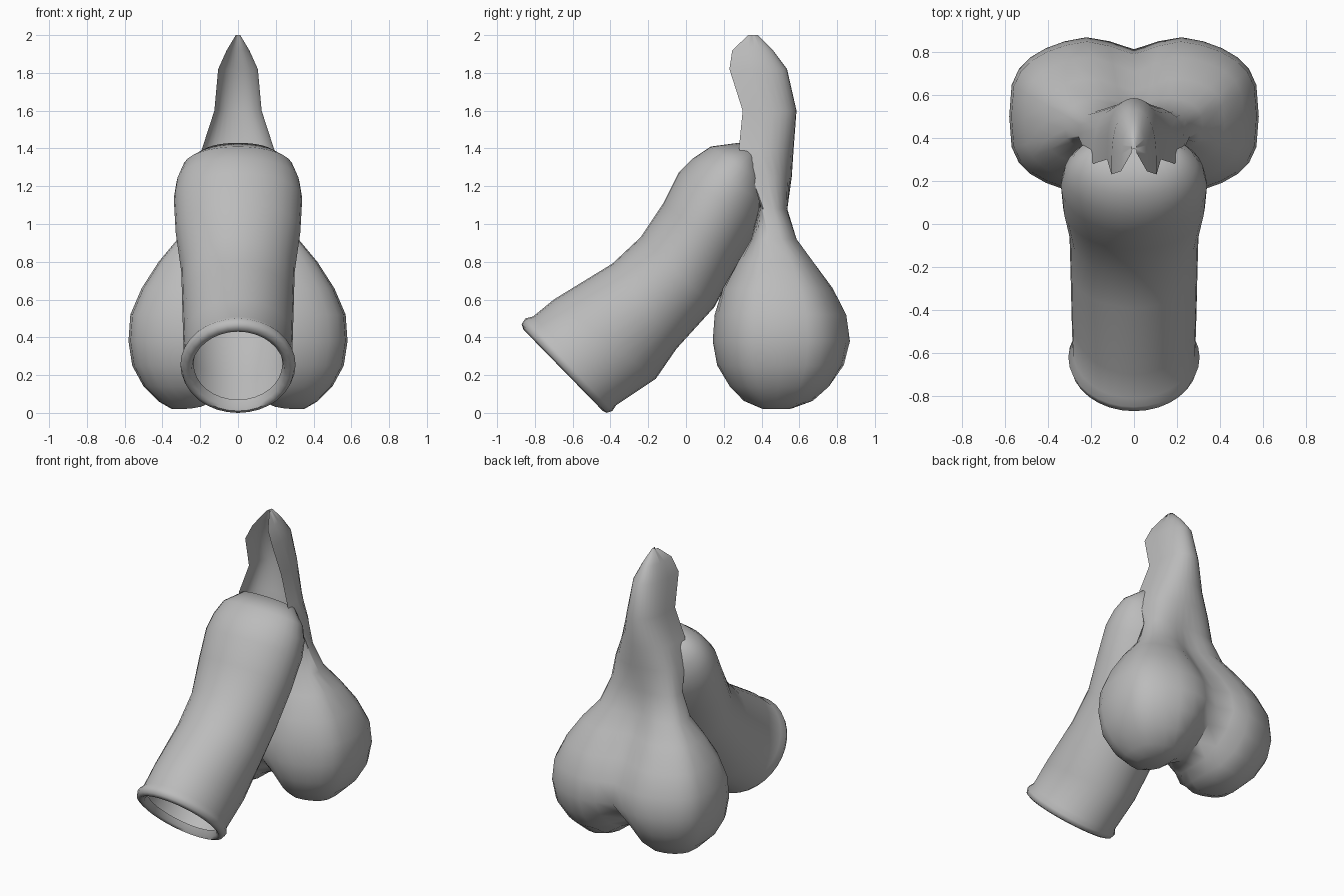
import bpy, bmesh, math
from mathutils import Vector

if "Cube" in bpy.data.objects:
    bpy.data.objects.remove(bpy.data.objects["Cube"])

grey = bpy.data.materials.new("plain_grey")
grey.use_nodes = True
tone = (0.5, 0.5, 0.5, 1)
grey.diffuse_color = tone
grey.node_tree.nodes["Principled BSDF"].inputs["Base Color"].default_value = tone

SIDES = 32


def loft(name, rings, cap_start, cap_end):
    """Skin closed rings of points; caps join mirrored halves of a ring."""
    bm = bmesh.new()
    loops = [[bm.verts.new(p) for p in ring] for ring in rings]
    for low, high in zip(loops, loops[1:]):
        for i in range(SIDES):
            j = (i + 1) % SIDES
            bm.faces.new((low[i], low[j], high[j], high[i]))
    half = SIDES // 2
    quarter = half // 2
    for wanted, loop in ((cap_start, loops[0]), (cap_end, loops[-1])):
        if wanted:
            for i in range(-quarter, quarter):
                quad = (loop[i], loop[i + 1], loop[half - i - 1], loop[(half - i) % SIDES])
                corners = list(dict.fromkeys(quad))
                bm.faces.new(corners)
    bmesh.ops.recalc_face_normals(bm, faces=bm.faces)
    mesh = bpy.data.meshes.new(name)
    bm.to_mesh(mesh)
    bm.free()
    mesh.materials.append(grey)
    obj = bpy.data.objects.new(name, mesh)
    bpy.context.collection.objects.link(obj)
    bpy.ops.object.select_all(action="DESELECT")
    obj.select_set(True)
    bpy.context.view_layer.objects.active = obj
    bpy.ops.object.shade_smooth_by_angle(angle=math.radians(60))
    return obj


def tube_ring(top, bottom, half_width):
    a, b = Vector((0, *top)), Vector((0, *bottom))
    mid, arm = (a + b) / 2, (a - b) / 2
    side = Vector((half_width, 0, 0))
    turns = [math.tau * i / SIDES for i in range(SIDES)]
    return [mid + arm * math.cos(t) + side * math.sin(t) for t in turns]


def body_ring(z, half_width, y_side, y_back, y_front, valley, lift):
    """Two-lobed section; a front behind the sides makes a hollow channel."""
    ring = []
    for i in range(SIDES):
        t = math.tau * i / SIDES
        x, c = half_width * math.sin(t), math.cos(t)
        groove = math.exp(-(x / 0.13) ** 2)
        reach = (y_back if c > 0 else y_front) - y_side
        y = y_side + reach * abs(c) ** 0.6 * (1 - valley * groove)
        ring.append((x, y, z + lift * groove))
    return ring


# Slanted tube: rolled lip, then upper edge, lower edge and half width
tube = [
    ((-0.80, 0.45), (-0.43, 0.07), 0.235),
    ((-0.83, 0.43), (-0.44, 0.03), 0.245),
    ((-0.86, 0.44), (-0.44, 0.01), 0.27),
    ((-0.87, 0.47), (-0.42, 0.0), 0.295),
    ((-0.85, 0.50), (-0.39, 0.01), 0.305),
    ((-0.81, 0.51), (-0.37, 0.04), 0.285),
    ((-0.70, 0.60), (-0.16, 0.18), 0.29),
    ((-0.39, 0.79), (-0.05, 0.34), 0.295),
    ((-0.24, 0.93), (0.15, 0.56), 0.30),
    ((-0.12, 1.11), (0.28, 0.80), 0.33),
    ((-0.04, 1.27), (0.40, 1.00), 0.34),
    ((0.04, 1.35), (0.43, 1.10), 0.325),
    ((0.13, 1.41), (0.43, 1.20), 0.29),
    ((0.28, 1.43), (0.40, 1.31), 0.20),
]
loft("slanted_tube", [tube_ring(*r) for r in tube], False, True)

# Rear body: twin lobes rising into an upright hooded channel
body = [
    (0.02, 0.35, 0.48, 0.58, 0.38, 0.8, 0.12),
    (0.06, 0.42, 0.48, 0.70, 0.28, 0.6, 0.10),
    (0.14, 0.50, 0.49, 0.79, 0.20, 0.5, 0.07),
    (0.25, 0.56, 0.50, 0.86, 0.14, 0.35, 0.04),
    (0.38, 0.58, 0.50, 0.89, 0.12, 0.2, 0),
    (0.52, 0.57, 0.50, 0.87, 0.13, 0.22, 0),
    (0.66, 0.51, 0.49, 0.80, 0.17, 0.3, 0),
    (0.80, 0.42, 0.47, 0.70, 0.25, 0.35, 0),
    (0.92, 0.32, 0.44, 0.61, 0.33, 0.3, 0),
    (1.08, 0.26, 0.41, 0.55, 0.38, 0.1, 0),
    (1.25, 0.235, 0.35, 0.56, 0.40, 0, 0),
    (1.40, 0.19, 0.28, 0.57, 0.43, 0, 0),
    (1.60, 0.125, 0.30, 0.585, 0.46, 0, 0),
    (1.82, 0.105, 0.23, 0.535, 0.42, 0, 0),
    (1.92, 0.06, 0.245, 0.46, 0.37, 0, 0),
    (2.00, 0.012, 0.33, 0.38, 0.35, 0, 0),
]
loft("lobed_body", [body_ring(*r) for r in body], True, True)
